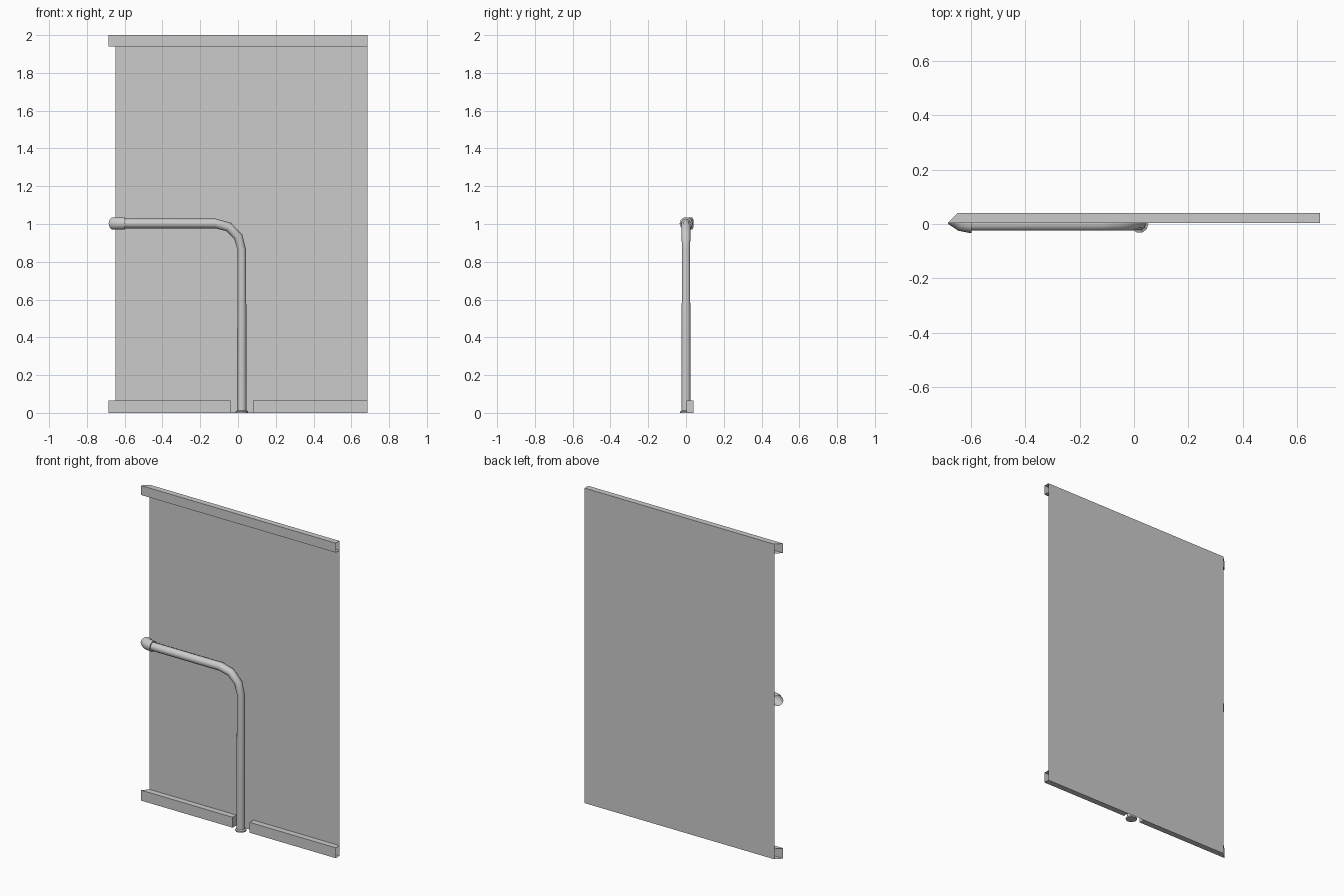
import bpy
from math import sin, cos, pi
from mathutils import Vector

if "Cube" in bpy.data.objects:
    bpy.data.objects.remove(bpy.data.objects["Cube"])

BACK, FRONT = 0.04, 0.003      # panel plane and rail front (y)
RIGHT = 0.685


def make(name, verts, faces, smooth=False):
    me = bpy.data.meshes.new(name)
    me.from_pydata([tuple(v) for v in verts], [], faces)
    me.update()
    ob = bpy.data.objects.new(name, me)
    bpy.context.collection.objects.link(ob)
    if smooth:
        bpy.ops.object.select_all(action='DESELECT')
        bpy.context.view_layer.objects.active = ob
        ob.select_set(True)
        bpy.ops.object.shade_smooth_by_angle(angle=0.7)
    return ob


def mitre(y):
    # left end of the module is cut at 45 degrees
    return -0.685 + (y - FRONT)


def rail(name, z0, z1, left=None, right=RIGHT, cheeks=()):
    # open-ended channel: underside, front and top strips
    prof = [(BACK, z0), (FRONT, z0), (FRONT, z1), (BACK, z1)]
    verts = [(mitre(y) if left is None else left, y, z) for y, z in prof]
    verts += [(right, y, z) for y, z in prof]
    faces = [(i, i + 4, i + 5, i + 1) for i in range(3)]
    if 'left' in cheeks:
        faces.append((0, 1, 2, 3))
    if 'right' in cheeks:
        faces.append((7, 6, 5, 4))
    return make(name, verts, faces)


def tube(name, stations, side, n=10, cap=False, limit=None):
    # each station is (centre, tangent, radius); side is normal to the path plane
    verts, faces = [], []
    side = Vector(side)
    for c, t, r in stations:
        up = Vector(t).normalized().cross(side)
        for k in range(n):
            a = 2 * pi * k / n
            v = Vector(c) + r * (cos(a) * up + sin(a) * side)
            if limit is not None:
                v.y = min(v.y, limit)
            verts.append(v)
    for i in range(len(stations) - 1):
        for k in range(n):
            m = (k + 1) % n
            faces.append((i * n + k, i * n + m, (i + 1) * n + m, (i + 1) * n + k))
    if cap:
        faces.append(tuple(range(n)))
    return make(name, verts, faces, True)


# wall panel
left = mitre(BACK)
make("wall_panel",
     [(left, BACK, 0), (RIGHT, BACK, 0), (RIGHT, BACK, 2), (left, BACK, 2)],
     [(0, 1, 2, 3)])

# top rail and skirting, split by a notch around the pipe foot
rail("top_rail", 1.94, 2.0)
rail("skirting_left", 0, 0.066, right=-0.04, cheeks=('right',))
rail("skirting_right", 0, 0.066, left=0.08, cheeks=('left',))

# bent pipe with a flange at its foot
PX, PZ, R, BEND = 0.02, 1.003, 0.026, 0.14
up = (0, 0, 1)
st = [((PX, 0, 0), up, 0.033), ((PX, 0, 0.008), up, 0.033),
      ((PX, 0, 0.012), up, 0.025)]
for i in range(4):
    a = i * pi / 6
    st.append(((PX - BEND + BEND * cos(a), 0, PZ - BEND + BEND * sin(a)),
               (-sin(a), 0, cos(a)), 0.023 + 0.001 * i))
st.append(((-0.60, 0, PZ), (-1, 0, 0), R))
tube("pipe", st, (0, 1, 0), cap=True)

# elbow sleeve turning 45 degrees to the mitred corner
ER = 0.086
st = [((-0.597, 0, PZ), (-1, 0, 0), R), ((-0.597, 0, PZ), (-1, 0, 0), 0.034)]
for i in range(3):
    a = i * pi / 8
    st.append(((-0.60 - ER * sin(a), ER - ER * cos(a), PZ),
               (-cos(a), sin(a), 0), 0.034))
tube("pipe_elbow", st, (0, 0, 1), limit=BACK - 0.001)
